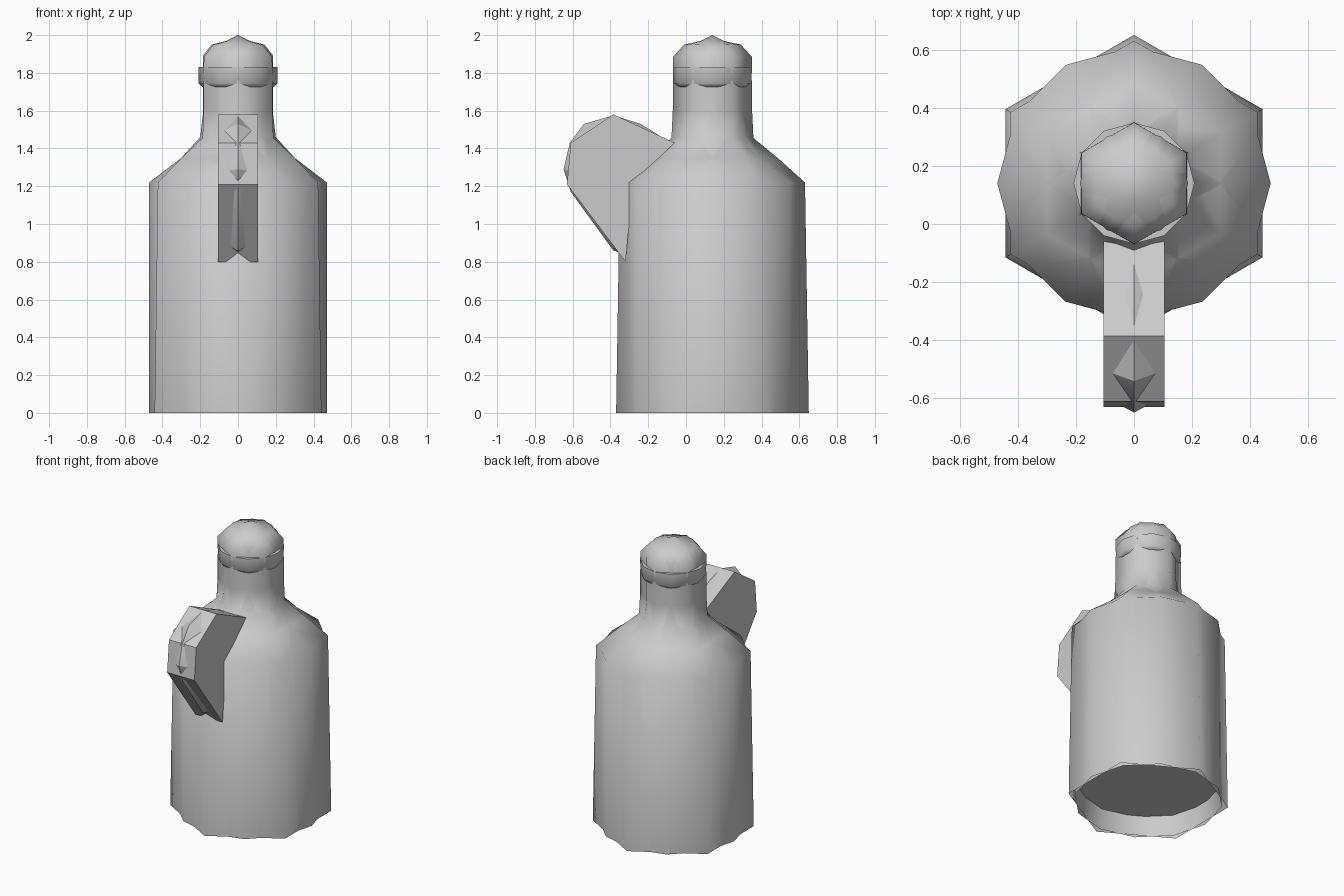
import bpy, bmesh
from math import sin, cos, pi, radians

if "Cube" in bpy.data.objects:
    bpy.data.objects.remove(bpy.data.objects["Cube"])

CENTRE_Y = 0.14


def finish(name, bm, angle):
    bmesh.ops.recalc_face_normals(bm, faces=bm.faces)
    mesh = bpy.data.meshes.new(name)
    bm.to_mesh(mesh)
    bm.free()
    obj = bpy.data.objects.new(name, mesh)
    bpy.context.collection.objects.link(obj)
    bpy.ops.object.select_all(action='DESELECT')
    obj.select_set(True)
    bpy.context.view_layer.objects.active = obj
    bpy.ops.object.shade_smooth_by_angle(angle=radians(angle))


def lathe(name, profile, sides, turn=0, start=None, tip=None, angle=65):
    """Rings of (radius, z), optionally closed to a centre point at each end."""
    bm = bmesh.new()
    rings = [[bm.verts.new((r * cos(turn + 2 * pi * i / sides),
                            CENTRE_Y + r * sin(turn + 2 * pi * i / sides), z))
              for i in range(sides)] for r, z in profile]
    for i in range(sides):
        j = (i + 1) % sides
        for low, high in zip(rings, rings[1:]):
            bm.faces.new((low[i], low[j], high[j], high[i]))
    for z, ring in ((start, rings[0]), (tip, rings[-1])):
        if z is not None:
            c = bm.verts.new((0, CENTRE_Y, z))
            for i in range(sides):
                bm.faces.new((ring[i], ring[(i + 1) % sides], c))
    finish(name, bm, angle)


def slab(name, sections, angle=25):
    """Loft between equal side outlines given as (x, [(y, z), ...])."""
    bm = bmesh.new()
    loops = [[bm.verts.new((x, y, z)) for y, z in pts] for x, pts in sections]
    n = len(loops[0])
    for a, b in zip(loops, loops[1:]):
        for i in range(n):
            j = (i + 1) % n
            bm.faces.new((a[i], a[j], b[j], b[i]))
    bm.faces.new(loops[0])
    bm.faces.new(loops[-1])
    finish(name, bm, angle)


# Round bottle: recessed floor, wall, shoulder and neck
lathe("bottle", [(0.455, 0.14), (0.47, 0), (0.47, 1.22), (0.30, 1.35),
                 (0.20, 1.46), (0.186, 1.58), (0.186, 1.76)],
      12, start=0.14, tip=1.76)

# Six-sided shell whose corners break through the round wall as flutes
lathe("bottle_flutes", [(0.51, 0), (0.49, 1.22), (0.345, 1.35),
                        (0.217, 1.455), (0.21, 1.60), (0.21, 1.76)],
      6, turn=pi / 6)

# Collar around the neck
lathe("neck_collar", [(0.19, 1.725), (0.208, 1.745), (0.208, 1.83)],
      12, start=1.72, tip=1.83, angle=50)

# Domed stopper and its six-sided shell
lathe("stopper", [(0.186, 1.80), (0.186, 1.89), (0.14, 1.95), (0.06, 1.97)],
      12, start=1.80, tip=2.0)
lathe("stopper_flutes", [(0.21, 1.80), (0.209, 1.885), (0.15, 1.95), (0.05, 1.97)],
      6, turn=pi / 6, start=1.80, tip=1.98)

# Solid slab handle
outline = [(-0.06, 1.43), (-0.385, 1.58), (-0.61, 1.43), (-0.63, 1.21),
           (-0.32, 0.80), (-0.28, 1.22)]
slab("handle", [(-0.105, outline), (0.105, outline)])

# Ridge along the handle's middle, peaking through its outer faces
crest = [(-0.08, 1.43), (-0.24, 1.53), (-0.385, 1.575), (-0.54, 1.53),
         (-0.615, 1.43), (-0.648, 1.29), (-0.61, 1.17), (-0.385, 0.86),
         (-0.32, 0.84), (-0.28, 1.22)]
inner = [(-0.3 + (y + 0.3) * 0.85, 1.2 + (z - 1.2) * 0.85) for y, z in crest]
slab("handle_ridge", [(-0.1, inner), (0, crest), (0.1, inner)])
